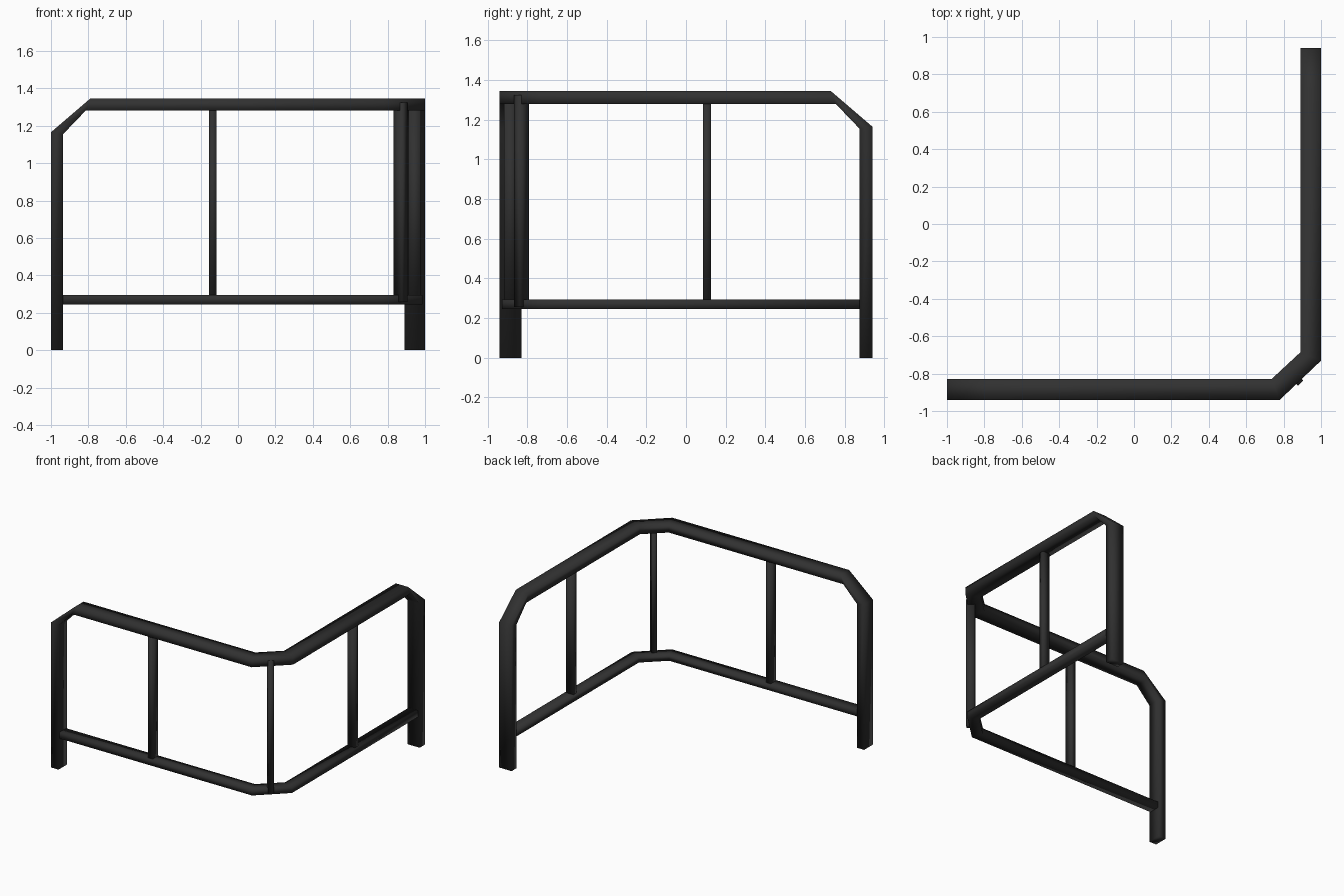
import bpy, bmesh
from mathutils import Vector, Matrix
from math import radians

if "Cube" in bpy.data.objects:
    bpy.data.objects.remove(bpy.data.objects["Cube"])

mat = bpy.data.materials.new("black_steel")
mat.diffuse_color = (0.03, 0.03, 0.03, 1)
mat.use_nodes = True
mat.node_tree.nodes["Principled BSDF"].inputs["Base Color"].default_value = mat.diffuse_color


def finish(name, bm):
    bmesh.ops.recalc_face_normals(bm, faces=bm.faces)
    me = bpy.data.meshes.new(name)
    bm.to_mesh(me)
    bm.free()
    me.materials.append(mat)
    ob = bpy.data.objects.new(name, me)
    bpy.context.collection.objects.link(ob)
    for p in me.polygons:
        p.use_smooth = True
    return ob


def loft(name, sections):
    """Rectangular tube through sections of (centre, half depth vector, half height vector)."""
    bm = bmesh.new()
    rings = []
    for c, a, b in sections:
        c, a, b = Vector(c), Vector(a), Vector(b)
        rings.append([bm.verts.new(c + a * i + b * j)
                      for i, j in ((1, 1), (-1, 1), (-1, -1), (1, -1))])
    for r, s in zip(rings, rings[1:]):
        for k in range(4):
            n = (k + 1) % 4
            bm.faces.new((r[k], r[n], s[n], s[k]))
    bm.faces.new(rings[0])
    bm.faces.new(rings[-1][::-1])
    return finish(name, bm)


def bar(name, x, y, angle):
    bm = bmesh.new()
    bmesh.ops.create_cube(bm, size=1, matrix=Matrix.Rotation(radians(angle), 4, 'Z')
                          @ Matrix.Diagonal((0.04, 0.065, 1.068, 1)))
    bmesh.ops.translate(bm, verts=bm.verts, vec=(x, y, 0.791))
    return finish(name, bm)


# Leg and bend profile: distance in from the end, height, half height vector
bend = [(0.0325, 0, (0.0325, 0)),
        (0.0325, 1.16, (0.0325, 0.005)),
        (0.1975, 1.3125, (-0.0125, 0.0325))]
FY, RX = -0.885, 0.945            # centre lines of the two panels
front_in, right_in = (0, 0.055, 0), (-0.055, 0, 0)
# Mitred horizontal corner shared by both rails
corner = [((0.757, FY), (-0.0225, 0.055, 0)),
          ((RX, -0.708), (-0.055, 0.0225, 0))]

# Outer frame: leg, bend, top rail, corner, top rail, bend, leg
frame = [((-1 + d, FY, z), front_in, (-u, 0, w)) for d, z, (u, w) in bend]
frame += [((*c, 1.3125), a, (0, 0, 0.0325)) for c, a in corner]
frame += [((RX, 0.94 - d, z), right_in, (0, u, w)) for d, z, (u, w) in reversed(bend)]
loft("outer_frame", frame)

# Lower rail between the legs
k, up = 0.77, (0, 0, 0.025)
lower = [((-0.94, FY, 0.27), Vector(front_in) * k, up)]
lower += [((*c, 0.27), Vector(a) * k, up) for c, a in corner]
lower += [((RX, 0.88, 0.27), Vector(right_in) * k, up)]
loft("lower_rail", lower)

# Upright bars
bar("front_upright", -0.135, FY, 0)
bar("side_upright", RX, 0.105, 90)
bar("corner_upright", 0.868, -0.829, 45)
